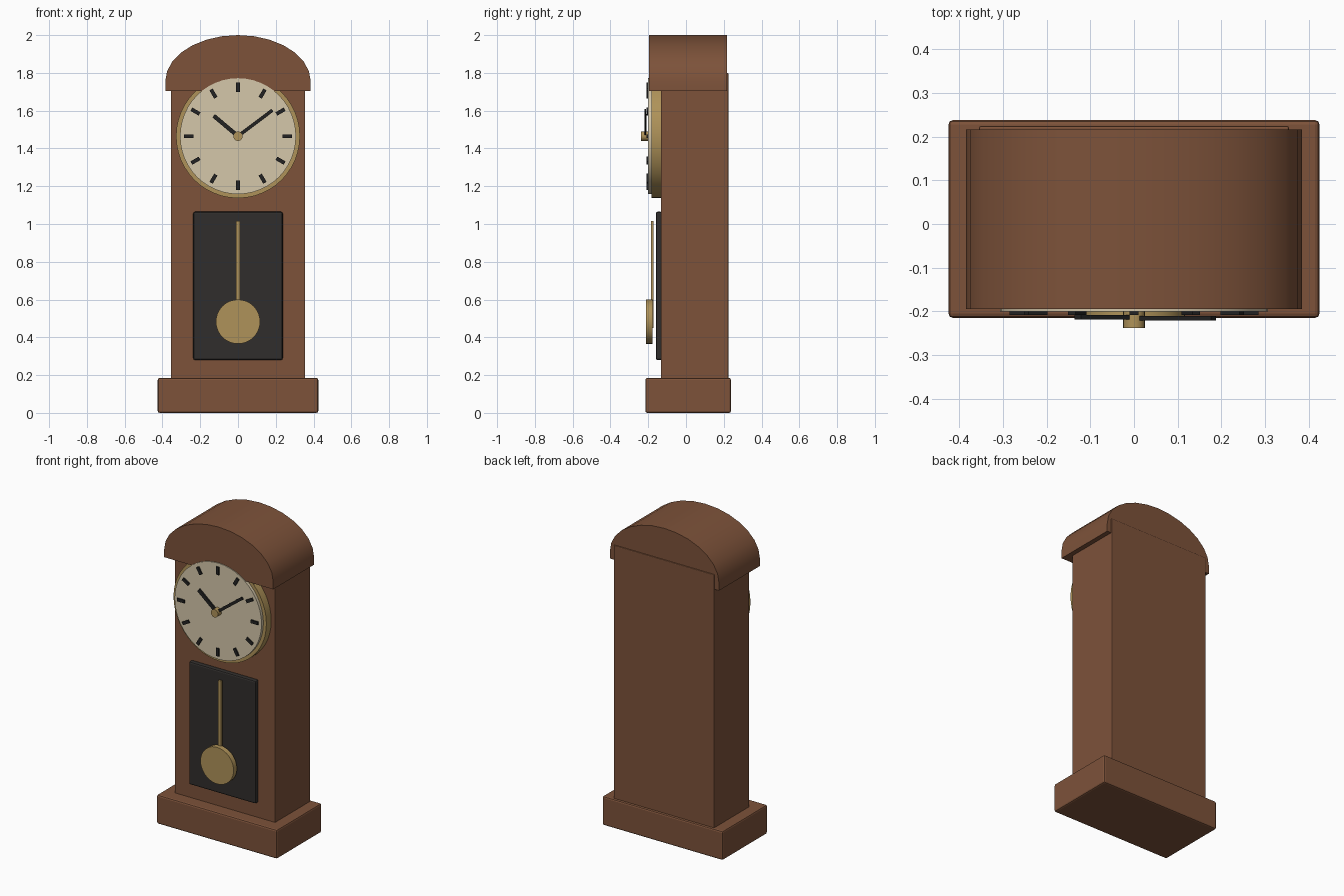
import bpy, bmesh, math
from mathutils import Matrix

if "Cube" in bpy.data.objects:
    bpy.data.objects.remove(bpy.data.objects["Cube"])


def material(name, rgb):
    m = bpy.data.materials.new(name)
    m.diffuse_color = (*rgb, 1)
    m.use_nodes = True
    m.node_tree.nodes["Principled BSDF"].inputs["Base Color"].default_value = m.diffuse_color
    return m


WOOD = material("wood", (0.205, 0.085, 0.042))
BRASS = material("brass", (0.43, 0.29, 0.10))
CREAM = material("cream", (0.66, 0.57, 0.40))
DARK = material("dark_glass", (0.03, 0.027, 0.025))
BLACK = material("black", (0.016, 0.016, 0.016))


def finish(name, bm, mat, bevel=0.0, smooth=False):
    bmesh.ops.recalc_face_normals(bm, faces=bm.faces)
    me = bpy.data.meshes.new(name)
    bm.to_mesh(me)
    bm.free()
    ob = bpy.data.objects.new(name, me)
    bpy.context.collection.objects.link(ob)
    me.materials.append(mat)
    if bevel:
        mod = ob.modifiers.new("bevel", 'BEVEL')
        mod.width, mod.segments = bevel, 2
    if smooth:
        bpy.ops.object.select_all(action='DESELECT')
        ob.select_set(True)
        bpy.context.view_layer.objects.active = ob
        bpy.ops.object.shade_smooth_by_angle(angle=math.radians(35))
    return ob


def box(name, x, y, z, mat, bevel=0.0, turn=None):
    """Box from (min, max) ranges; turn = (clockwise angle, pivot z) about y."""
    bm = bmesh.new()
    bmesh.ops.create_cube(bm, size=1)
    for v in bm.verts:
        for i, (lo, hi) in enumerate((x, y, z)):
            v.co[i] = lo + (v.co[i] + 0.5) * (hi - lo)
    if turn:
        pivot = Matrix.Translation((0, 0, turn[1]))
        bm.transform(pivot @ Matrix.Rotation(turn[0], 4, 'Y') @ pivot.inverted())
    return finish(name, bm, mat, bevel)


def disc(name, r, z, y0, y1, mat, sides=48):
    """Disc facing the front, from y0 to y1."""
    bm = bmesh.new()
    m = Matrix.Translation((0, (y0 + y1) / 2, z)) @ Matrix.Rotation(math.pi / 2, 4, 'X')
    bmesh.ops.create_cone(bm, cap_ends=True, segments=sides, radius1=r, radius2=r,
                          depth=abs(y1 - y0), matrix=m)
    return finish(name, bm, mat, smooth=True)


# Case
box("base_plinth", (-0.425, 0.425), (-0.215, 0.238), (0, 0.185), WOOD, 0.01)
box("case_body", (-0.355, 0.355), (-0.133, 0.224), (0.17, 1.80), WOOD, 0.004)

# Arched hood: straight lower sides with an elliptical top
bm = bmesh.new()
pts = [(0.385, 1.705), (-0.385, 1.705)]
N = 14
for i in range(N + 1):
    a = math.pi * (1 - i / N)
    pts.append((0.385 * math.cos(a), 1.755 + 0.245 * math.sin(a)))
face = bm.faces.new([bm.verts.new((x, -0.195, z)) for x, z in pts])
ext = bmesh.ops.extrude_face_region(bm, geom=[face])
bmesh.ops.translate(bm, vec=(0, 0.412, 0),
                    verts=[g for g in ext["geom"] if isinstance(g, bmesh.types.BMVert)])
finish("arched_hood", bm, WOOD, smooth=True)

# Dial
CZ = 1.465
disc("dial_bezel", 0.328, CZ, -0.12, -0.182, BRASS)
disc("dial_face", 0.307, CZ, -0.15, -0.201, CREAM)
for h in range(12):
    box(f"hour_marker_{h + 1}", (-0.01, 0.01), (-0.209, -0.197),
        (CZ + 0.235, CZ + 0.285), BLACK, turn=(math.radians(30 * (h + 1)), CZ))

# Hands and centre pin
box("hour_hand", (-0.011, 0.011), (-0.219, -0.209), (CZ, CZ + 0.168), BLACK,
    turn=(math.radians(-50), CZ))
box("minute_hand", (-0.009, 0.009), (-0.221, -0.211), (CZ, CZ + 0.228), BLACK,
    turn=(math.radians(53), CZ))
disc("centre_pin", 0.025, CZ, -0.19, -0.238, BRASS, 20)

# Pendulum window and pendulum
box("pendulum_window", (-0.237, 0.237), (-0.16, -0.125), (0.28, 1.065), DARK, 0.01)
box("pendulum_rod", (-0.01, 0.01), (-0.186, -0.173), (0.45, 1.015), BRASS)
disc("pendulum_bob", 0.117, 0.483, -0.178, -0.212, BRASS, 40)
